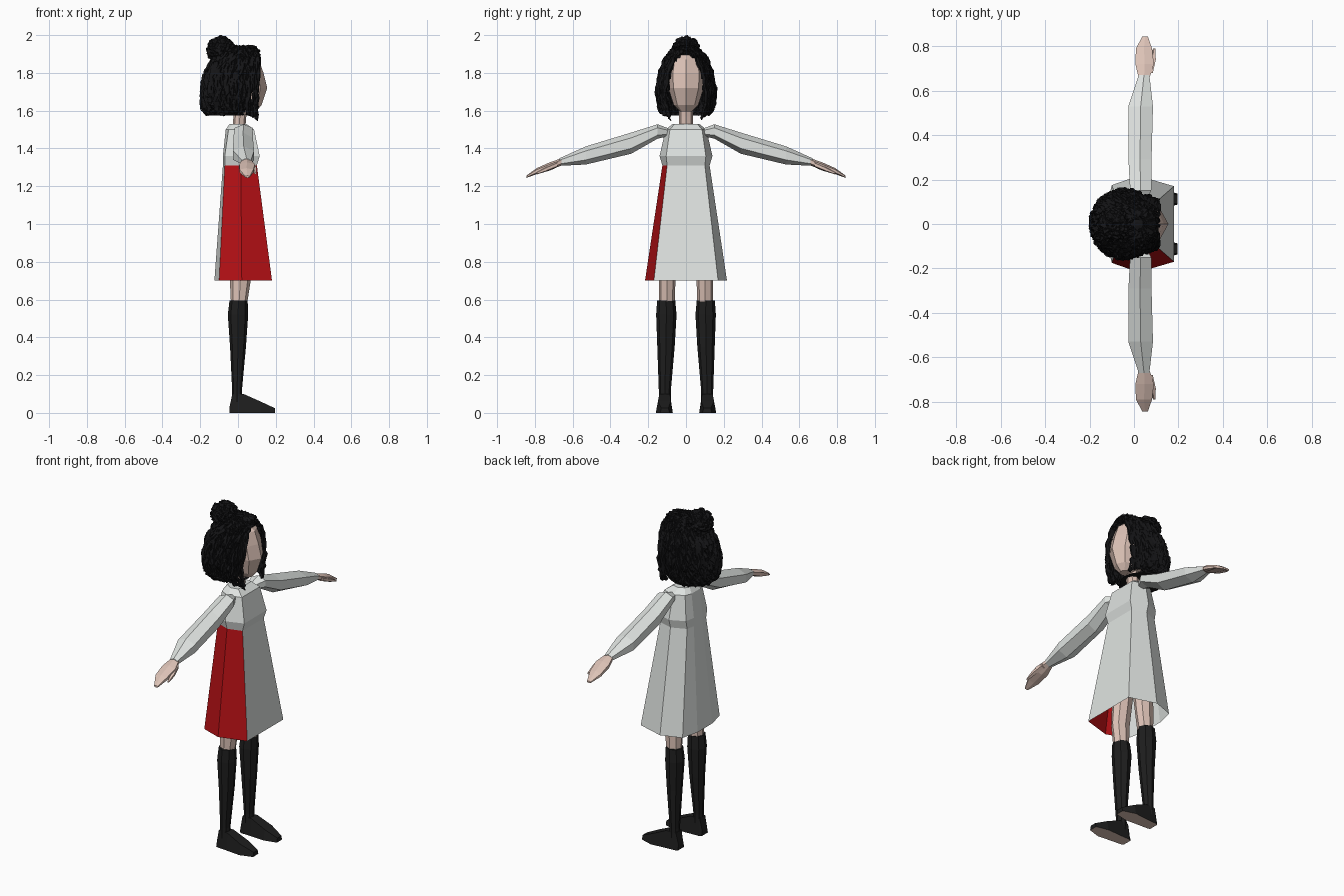
import bpy, bmesh, math, random
from mathutils import Vector

if "Cube" in bpy.data.objects:
    bpy.data.objects.remove(bpy.data.objects["Cube"])

random.seed(4)


def material(name, rgb):
    m = bpy.data.materials.new(name)
    m.diffuse_color = (*rgb, 1)
    m.use_nodes = True
    m.node_tree.nodes["Principled BSDF"].inputs["Base Color"].default_value = m.diffuse_color
    return m


SKIN = material("skin", (0.72, 0.54, 0.47))
WHITE = material("off_white_cloth", (0.74, 0.77, 0.75))
RED = material("red_cloth", (0.45, 0.005, 0.007))
SOCK = material("black_cloth", (0.013, 0.013, 0.013))
HAIR = material("black_hair", (0.007, 0.007, 0.008))


def finish(name, bm, mats, rule=None):
    bmesh.ops.recalc_face_normals(bm, faces=bm.faces[:])
    if rule:
        for f in bm.faces:
            f.material_index = rule(f)
    me = bpy.data.meshes.new(name)
    bm.to_mesh(me)
    bm.free()
    for m in mats:
        me.materials.append(m)
    ob = bpy.data.objects.new(name, me)
    bpy.context.collection.objects.link(ob)
    return ob


def loft(bm, rings, cap_start=True, cap_end=True):
    """Skin a list of equal-length point rings."""
    vs = [[bm.verts.new(p) for p in r] for r in rings]
    n = len(vs[0])
    for a, b in zip(vs, vs[1:]):
        for j in range(n):
            k = (j + 1) % n
            bm.faces.new((a[j], a[k], b[k], b[j]))
    if cap_start:
        bm.faces.new(vs[0])
    if cap_end:
        bm.faces.new(vs[-1])


def ring(c, u, v, n, off=0.0):
    c, u, v = Vector(c), Vector(u), Vector(v)
    return [c + u * math.cos(2 * math.pi * (i + off) / n) + v * math.sin(2 * math.pi * (i + off) / n)
            for i in range(n)]


def tube(name, rings, mat, **kw):
    bm = bmesh.new()
    loft(bm, rings, **kw)
    return finish(name, bm, [mat])


# Dress: eight-sided rings, each given as four (x, y) points on one half
levels = [
    (0.70, (.18, .17), (.02, .217), (-.10, .175), (-.125, .07)),
    (1.31, (.10, .10), (.015, .125), (-.07, .09), (-.08, .04)),
    (1.36, (.115, .105), (.015, .14), (-.07, .10), (-.08, .04)),
    (1.50, (.085, .085), (.01, .108), (-.05, .08), (-.065, .04)),
    (1.53, (.045, .06), (.0, .07), (-.03, .05), (-.045, .03)),
]
bm = bmesh.new()
loft(bm, [[(x, y, z) for x, y in h] + [(x, -y, z) for x, y in reversed(h)] for z, *h in levels],
     cap_start=False)


def dress_colour(f):
    c = f.calc_center_median()
    return 1 if c.z < 1.3 and c.y < -0.1 and c.x > -0.06 else 0


finish("dress", bm, [WHITE, RED], dress_colour)

# Neck and head
tube("neck", [ring((x, 0, z), (.034, 0, 0), (0, .036, 0), 8)
              for x, z in ((.005, 1.51), (.01, 1.57), (.02, 1.66))], SKIN)
tube("head", [ring((cx, 0, z), (rx, 0, 0), (0, ry, 0), 8) for z, cx, rx, ry in (
    (1.595, .06, .035, .03), (1.63, .045, .08, .065), (1.72, .03, .125, .094),
    (1.80, .03, .105, .098), (1.87, .02, .09, .085), (1.91, .01, .05, .05))], SKIN)

# Arms and legs, mirrored over y
for s, side in ((1, "left"), (-1, "right")):
    def along_y(rows, n):
        return [ring((cx, s * y, cz), (rx, 0, 0), (0, 0, rz), n, .5) for y, cx, cz, rx, rz in rows]

    def along_z(rows):
        return [ring((cx, s * cy, z), (rx, 0, 0), (0, ry, 0), 8) for z, cx, rx, cy, ry in rows]

    tube(side + "_sleeve", along_y([
        (.09, .025, 1.485, .025, .02), (.15, .03, 1.49, .055, .038), (.29, .027, 1.428, .06, .056),
        (.53, .03, 1.363, .064, .048), (.67, .045, 1.328, .028, .02)], 6), WHITE)
    tube(side + "_hand", along_y([
        (.65, .045, 1.333, .026, .018), (.72, .048, 1.305, .048, .022),
        (.79, .045, 1.28, .042, .016), (.845, .05, 1.25, .014, .006)], 6), SKIN)
    tube(side + "_thumb", along_y([
        (.68, .07, 1.315, .018, .014), (.74, .086, 1.29, .015, .013),
        (.79, .092, 1.268, .006, .006)], 5), SKIN)
    tube(side + "_upper_leg", along_z([
        (.57, .005, .042, .102, .042), (.70, .012, .055, .10, .044), (.95, .01, .06, .075, .06)]), SKIN)
    tube(side + "_sock", along_z([
        (.05, -.005, .03, .112, .032), (.12, -.005, .026, .112, .032), (.35, 0, .042, .106, .046),
        (.52, 0, .054, .104, .054), (.595, .003, .048, .105, .048)]), SOCK)
    # Wedge shoe lofted from heel to toe, pale sole
    bm = bmesh.new()
    loft(bm, [[(x, s * (cy - w), 0), (x, s * (cy + w), 0), (x, s * (cy + .75 * w), h), (x, s * (cy - .75 * w), h)]
              for x, cy, w, h in ((-.045, .112, .03, .03), (-.03, .112, .035, .10), (.03, .113, .038, .10),
                                  (.12, .115, .045, .06), (.195, .112, .025, .025))])
    finish(side + "_shoe", bm, [SOCK, SKIN], lambda f: int(f.normal.z < -.9))

# Hair: profile rows of (z, centre x, radius x, radius y)
PROFILE = [(1.938, .015, .01, .01), (1.925, .015, .085, .06), (1.88, -.005, .11, .10), (1.80, -.03, .138, .132),
           (1.70, -.045, .143, .148), (1.62, -.05, .133, .138), (1.575, -.05, .115, .112)]


def hair_point(a, t, grow=0.0):
    t *= len(PROFILE) - 1
    i = min(int(t), len(PROFILE) - 2)
    f = t - i
    z, c, rx, ry = [p + (q - p) * f for p, q in zip(PROFILE[i], PROFILE[i + 1])]
    return Vector((c + (rx + grow) * math.cos(a), (ry + grow) * math.sin(a), z))


def in_face(p):
    return p.x > .01 and (p.z < 1.7 and abs(p.y) < .092 or (p.y / .094) ** 2 + ((p.z - 1.7) / .2) ** 2 < 1)


bm = bmesh.new()
loft(bm, [[hair_point(2 * math.pi * j / 40, i / 18) for j in range(40)] for i in range(19)])
cut = [f for f in bm.faces if len(f.verts) == 4 and in_face(f.calc_center_median())]
bmesh.ops.delete(bm, geom=cut, context='FACES')
finish("hair_base", bm, [HAIR])


def jitter(r):
    return Vector([random.uniform(-r, r) for _ in range(3)])


def strand(bm, pts, r):
    """Crinkled four-sided lock through the points."""
    rings = []
    for i, p in enumerate(pts):
        d = (pts[min(i + 1, len(pts) - 1)] - pts[max(i - 1, 0)]).normalized()
        u = d.orthogonal().normalized()
        v = d.cross(u)
        k = r * random.uniform(.6, 1.2) * (.4 if i == len(pts) - 1 else 1)
        rings.append(ring(p, u * k, v * k, 4, random.uniform(0, .5)))
    loft(bm, rings)


# Curly locks falling from the crown
bm = bmesh.new()
for n in range(120):
    a = 2 * math.pi * n / 120
    end = random.uniform(.94, 1.0)
    pts = []
    for i in range(20):
        t = .05 + (end - .05) * i / 19
        p = hair_point(a + .05 * math.sin(i * 1.6 + n), t, random.uniform(-.004, .01))
        if in_face(p):
            break
        pts.append(p + jitter(.004))
    if len(pts) > 2:
        strand(bm, pts, .012)
finish("hair_curls", bm, [HAIR])

# Locks framing the face
bm = bmesh.new()
for s in (1, -1):
    for k in range(5):
        o = .012 * k
        path = [(.10 - o, .015, 1.915), (.11 - o, .06, 1.88), (.11 - o, .092, 1.80), (.105 - o, .108, 1.72),
                (.10 - o, .105, 1.64), (.10 - o, .09, 1.58), (.10 - o, .078, 1.535 + .012 * k)]
        pts = []
        for p, q in zip(path, path[1:]):
            for f in (0, .33, .67):
                m = Vector(p).lerp(Vector(q), f)
                pts.append(Vector((m.x, s * (m.y + .4 * o), m.z)) + jitter(.005))
        strand(bm, pts, .011)
finish("face_locks", bm, [HAIR])

# Crinkled bun
bm = bmesh.new()
bmesh.ops.create_icosphere(bm, subdivisions=4, radius=1)
for v in bm.verts:
    v.co *= .074 * random.uniform(.86, 1.1)
    v.co += Vector((-.09, 0, 1.92))
    v.co.z = min(v.co.z, 2.0)
finish("hair_bun", bm, [HAIR])
